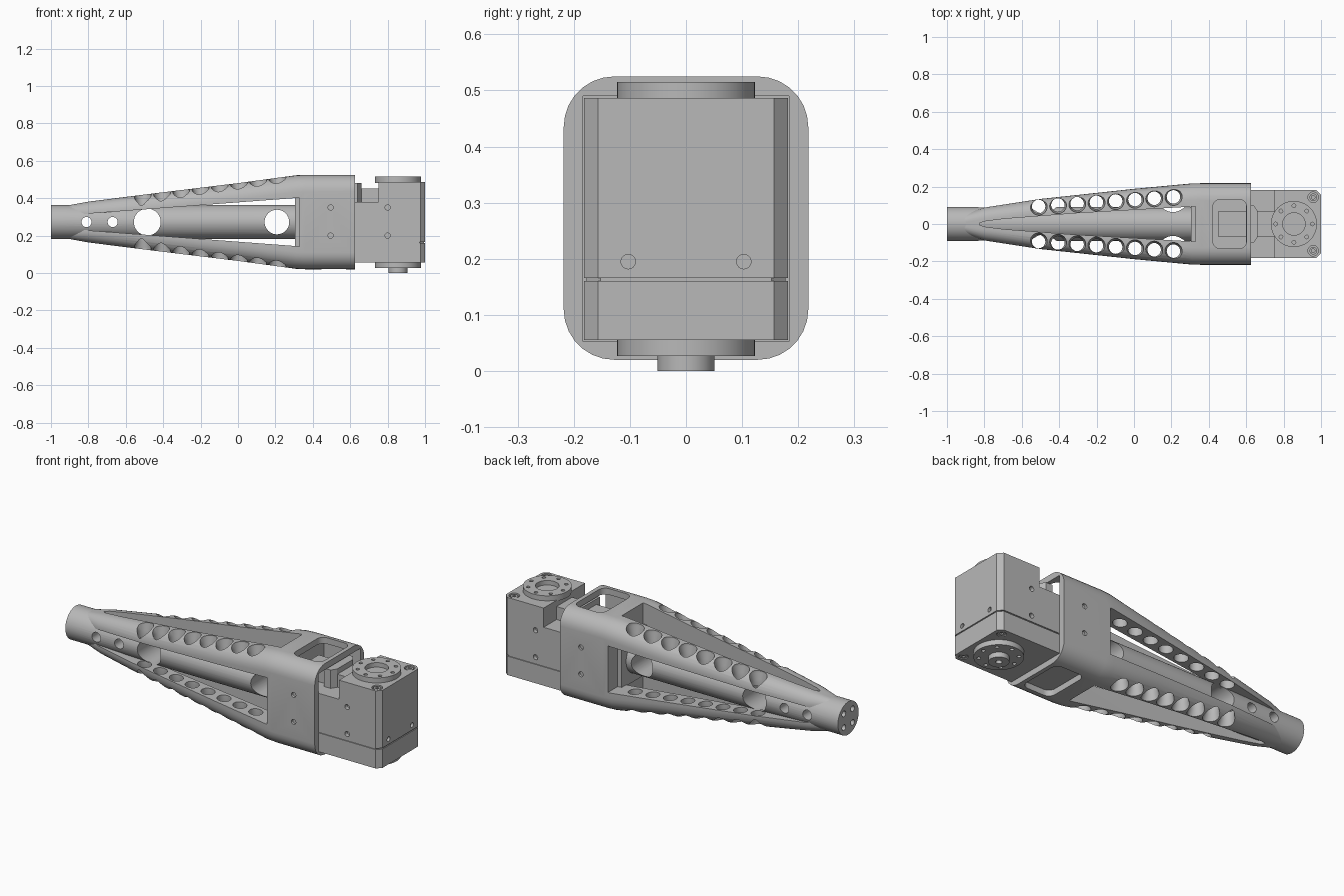
import bpy, bmesh
from math import pi, sin, cos, radians
from mathutils import Vector

if "Cube" in bpy.data.objects:
    bpy.data.objects.remove(bpy.data.objects["Cube"])

grey = bpy.data.materials.new("plain grey")
grey.use_nodes = True
GREY = (0.48, 0.48, 0.48, 1)
grey.diffuse_color = GREY
grey.node_tree.nodes["Principled BSDF"].inputs["Base Color"].default_value = GREY

MID = 0.2725   # height of the long axis
HUB = 0.855    # x of the joint axis


# Solids, each returned as a list of rings to be skinned and capped
def prism(outline, lo, hi, axis):
    def place(p, h):
        return {"x": (h, *p), "y": (p[0], h, p[1]), "z": (*p, h)}[axis]
    return [[place(p, h) for p in outline] for h in (lo, hi)]


def box(x0, x1, y0, y1, z0, z1):
    return prism([(x0, y0), (x1, y0), (x1, y1), (x0, y1)], z0, z1, "z")


def circle(a, b, r, n=32):
    return [(a + r * cos(2 * pi * i / n), b + r * sin(2 * pi * i / n)) for i in range(n)]


def rod(axis, a, b, r, lo, hi, n=32):
    return prism(circle(a, b, r, n), lo, hi, axis)


def lathe(x, y, profile, n=32):
    return [[(*p, z) for p in circle(x, y, r, n)] for r, z in profile]


def rounded(a, b, ha, hb, r, steps=7):
    pts = []
    for k, (sa, sb) in enumerate([(1, 1), (-1, 1), (-1, -1), (1, -1)]):
        for i in range(steps + 1):
            t = (k + i / steps) * pi / 2
            pts.append((a + sa * (ha - r) + r * cos(t), b + sb * (hb - r) + r * sin(t)))
    return pts


def make(name, solids):
    bm = bmesh.new()
    for rings in solids:
        vs = [[bm.verts.new(p) for p in ring] for ring in rings]
        n = len(vs[0])
        for a, b in zip(vs, vs[1:]):
            for i in range(n):
                bm.faces.new((a[i], a[(i + 1) % n], b[(i + 1) % n], b[i]))
        bm.faces.new(vs[0][::-1])
        bm.faces.new(vs[-1])
    bmesh.ops.recalc_face_normals(bm, faces=bm.faces)
    mesh = bpy.data.meshes.new(name)
    bm.to_mesh(mesh)
    bm.free()
    mesh.materials.append(grey)
    ob = bpy.data.objects.new(name, mesh)
    bpy.context.collection.objects.link(ob)
    return ob


def cut(ob, solids):
    cutter = make("cutter", solids)
    cutter.hide_render = True
    mod = ob.modifiers.new("cut", "BOOLEAN")
    mod.operation, mod.solver, mod.object = "DIFFERENCE", "EXACT", cutter
    bpy.context.view_layer.update()
    mesh = bpy.data.meshes.new_from_object(ob.evaluated_get(bpy.context.evaluated_depsgraph_get()))
    ob.modifiers.clear()
    ob.data = mesh
    bpy.data.objects.remove(cutter)


def smooth(ob):
    ob.data.polygons.foreach_set("use_smooth", [True] * len(ob.data.polygons))
    ob.data.set_sharp_from_angle(angle=radians(25))


def mirrored(half):
    return half + [(x, -w) for x, w in reversed(half)]


# Tapered frame: lofted rounded shell ending in a straight collar
sections = [(-0.96, 0.035, 0.08, 0.03), (-0.8, 0.088, 0.109, 0.06), (-0.5, 0.134, 0.147, 0.075),
            (0, 0.188, 0.208, 0.085), (0.31, 0.217, 0.25, 0.09), (0.36, 0.218, 0.2525, 0.09),
            (0.625, 0.218, 0.2525, 0.09)]
frame = make("frame", [[[(x, *p) for p in rounded(0, MID, hy, hz, r)] for x, hy, hz, r in sections]])

# Long windows that leave four corner legs
side = mirrored([(-0.88, 0.03), (-0.8, 0.045), (0.33, 0.13)])
cut(frame, [prism([(x, MID + w) for x, w in side], -0.5, 0.5, "y")])
top = mirrored([(-0.825, 0.004), (-0.8, 0.014), (-0.7, 0.027), (-0.3, 0.058), (0.33, 0.094)])
cut(frame, [prism(top, -0.2, 0.8, "z")])

# Flared lightening holes down each leg
holes = []
for i in range(8):
    x = -0.51 + i * 0.103
    hz = 0.147 + (x + 0.5) * 0.124
    for s in (-1, 1):
        profile = [(0.046, MID - 0.4), (0.046, MID - hz + 0.01), (0.036, MID - hz + 0.04),
                   (0.036, MID + hz - 0.04), (0.046, MID + hz - 0.01), (0.046, MID + 0.4)]
        holes.append(lathe(x, s * (0.094 + i * 0.0073), profile, 24))
cut(frame, holes)

# Collar cavity, top and bottom pockets, side bolt holes
cut(frame, [box(0.4, 0.7, -0.184, 0.184, 0.053, 0.49)])
cut(frame, [prism(rounded(0.512, 0, 0.09, 0.132, 0.04), -0.2, 0.8, "z")])
cut(frame, [rod("y", 0.495, z, 0.014, s * 0.205, s * 0.3, 16) for z in (0.2, 0.35) for s in (-1, 1)])
smooth(frame)

# Central tube with cross holes and end bolt holes
tube = make("central_tube", [rod("x", 0, MID, 0.0915, -1, 0.315, 48)])
cut(tube, [rod("y", x, MID, r, -0.3, 0.3)
           for x, r in ((-0.81, 0.027), (-0.67, 0.027), (-0.485, 0.072), (0.208, 0.066))])
cut(tube, [rod("x", a * 0.038, MID + b * 0.038, 0.016, -1.1, -0.95, 16)
           for a in (-1, 1) for b in (-1, 1)])
smooth(tube)

# Bulkhead between tube and collar
make("bulkhead", [box(0.305, 0.345, -0.13, 0.13, MID - 0.135, MID + 0.135)])


# Actuator housing: chamfered plan, stacked with a thin seam
def plan(inset=0):
    w, e, c = 0.182 - inset, 1 - inset, 0.025
    return [(0.405, -w), (e - c, -w), (e, c - w), (e, w - c), (e - c, w), (0.405, w)]


SCREWS = [(0.958, -0.143), (0.958, 0.143)]
housing = make("actuator_housing", [prism(plan(), 0.166, 0.487, "z")])
cut(housing, [box(0.3, 0.75, -0.3, 0.3, 0.38, 0.6)])
cut(housing, [rod("y", 0.8, z, 0.014, s * 0.16, s * 0.3, 16) for z in (0.2, 0.35) for s in (-1, 1)]
    + [rod("x", y, 0.195, 0.013, 0.985, 1.1, 16) for y in (-0.103, 0.103)]
    + [rod("z", x, y, 0.028, 0.472, 0.6, 20) for x, y in SCREWS])
smooth(housing)
base = make("actuator_base", [prism(plan(), 0.055, 0.16, "z")])
cut(base, [rod("z", x, y, 0.024, -0.1, 0.068, 20) for x, y in SCREWS])
smooth(base)
make("housing_seam", [prism(plan(0.005), 0.155, 0.17, "z")])

# Socket screws in the housing corners
screws = make("corner_screws", [rod("z", x, y, 0.02, z, z + 0.02, 20)
                                for x, y in SCREWS for z in (0.464, 0.057)])
cut(screws, [rod("z", x, y, 0.01, z, z + 0.02, 6) for x, y in SCREWS for z in (0.475, 0.045)])
smooth(screws)

# Cable bridge across the notch
make("cable_bridge", [box(0.45, 0.76, -0.068, 0.068, 0.37, 0.452)])
make("bridge_stop", [prism([(0.6, -0.1), (0.64, -0.1), (0.66, -0.07), (0.66, 0.07),
                            (0.64, 0.1), (0.6, 0.1)], 0.37, 0.482, "z")])

# Joint flanges with bolt circles
ring = [(HUB + p[0], p[1]) for p in circle(0, 0, 0.098, 8)]
upper = make("upper_flange", [rod("z", HUB, 0, 0.123, 0.482, 0.515, 48)])
cut(upper, [rod("z", HUB, 0, 0.06, 0.49, 0.6)] + [rod("z", *p, 0.01, 0.497, 0.6, 12) for p in ring])
smooth(upper)
lower = make("lower_flange", [rod("z", HUB, 0, 0.123, 0.027, 0.06, 48)])
cut(lower, [rod("z", *p, 0.01, -0.1, 0.045, 12) for p in ring])
smooth(lower)
boss = make("lower_boss", [rod("z", HUB, 0, 0.051, 0, 0.035)])
cut(boss, [rod("z", HUB, 0, 0.016, -0.1, 0.02, 16)])
smooth(boss)
